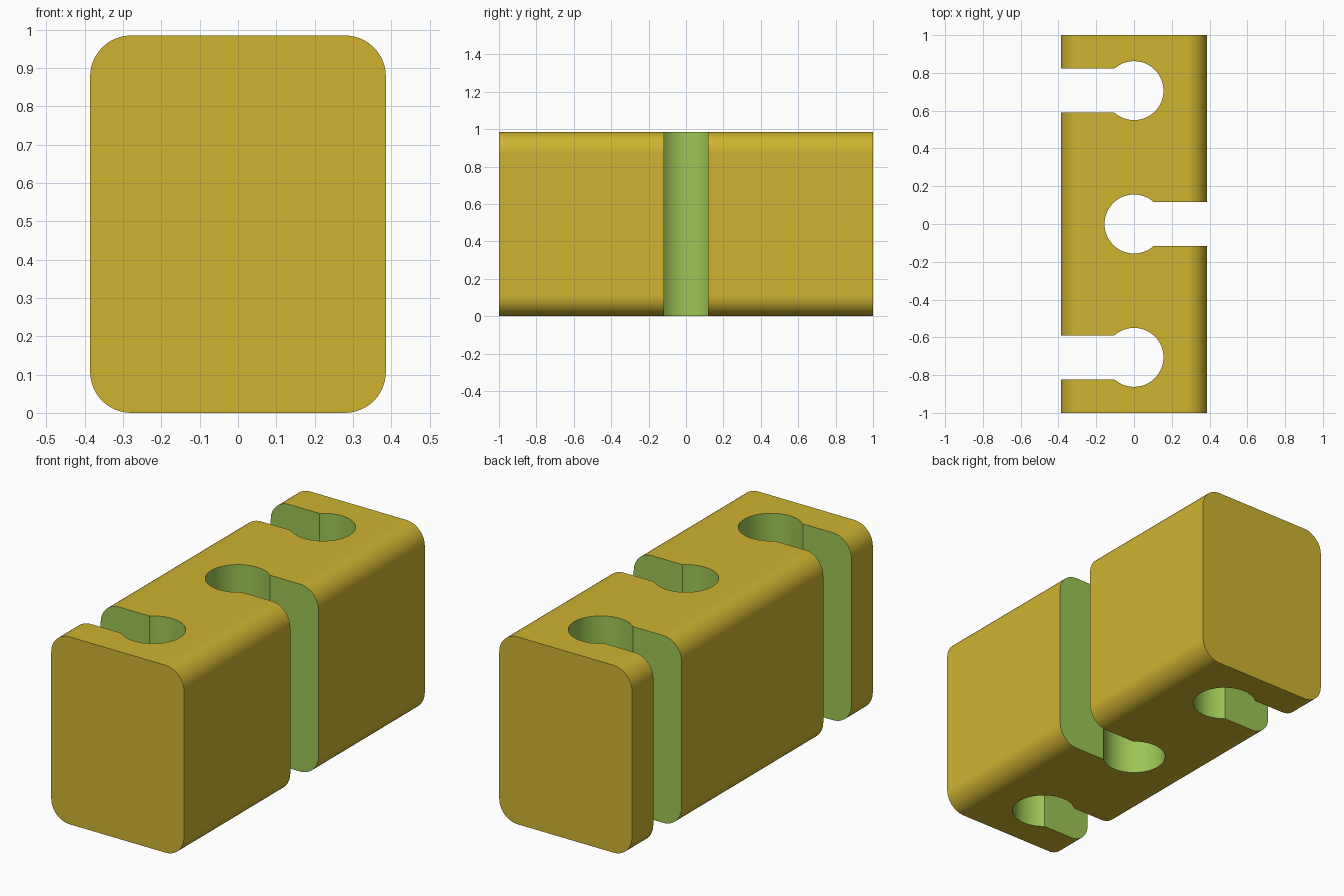
import bpy, bmesh, math

if "Cube" in bpy.data.objects:
    bpy.data.objects.remove(bpy.data.objects["Cube"])

HALF_W, HEIGHT, HALF_L = 0.386, 0.985, 1.0
CORNER = 0.107                     # radius of the long rounded edges
HOLE_R, SLOT = 0.156, 0.117        # hole radius and half slot width


def material(name, rgb):
    m = bpy.data.materials.new(name)
    m.diffuse_color = (*rgb, 1)
    m.use_nodes = True
    m.node_tree.nodes["Principled BSDF"].inputs["Base Color"].default_value = m.diffuse_color
    return m


def prism(bm, points, offset):
    """Extrude a closed outline of 3D points along an offset."""
    face = bm.faces.new([bm.verts.new(p) for p in points])
    ext = bmesh.ops.extrude_face_region(bm, geom=[face])
    moved = [v for v in ext["geom"] if isinstance(v, bmesh.types.BMVert)]
    bmesh.ops.translate(bm, verts=moved, vec=offset)


def finish(bm, name, mat):
    bmesh.ops.recalc_face_normals(bm, faces=bm.faces)
    mesh = bpy.data.meshes.new(name)
    bm.to_mesh(mesh)
    bm.free()
    mesh.materials.append(mat)
    obj = bpy.data.objects.new(name, mesh)
    bpy.context.collection.objects.link(obj)
    return obj


yellow = material("mustard yellow", (0.62, 0.45, 0.03))
green = material("leaf green", (0.33, 0.56, 0.09))

# Block: rounded rectangle profile extruded along y
profile = []
steps = 12
for cx, cz, start in ((1, 1, 0), (-1, 1, 90), (-1, -1, 180), (1, -1, 270)):
    for i in range(steps + 1):
        a = math.radians(start + 90 * i / steps)
        profile.append((cx * (HALF_W - CORNER) + CORNER * math.cos(a), -HALF_L,
                        HEIGHT / 2 + cz * (HEIGHT / 2 - CORNER) + CORNER * math.sin(a)))
bm = bmesh.new()
prism(bm, profile, (0, 2 * HALF_L, 0))
block = finish(bm, "slotted_block", yellow)

# Keyhole cutters: round hole with a slot out to alternating sides
bm = bmesh.new()
open_angle = math.asin(SLOT / HOLE_R)
segments = 48
for y, side in ((-0.706, -1), (0, 1), (0.706, -1)):
    outline = [(side * 0.6, y - SLOT, -0.2)]
    outline.append((side * 0.6, y + SLOT, -0.2))
    for i in range(segments + 1):
        a = open_angle + (2 * math.pi - 2 * open_angle) * i / segments
        outline.append((side * HOLE_R * math.cos(a), y + HOLE_R * math.sin(a), -0.2))
    prism(bm, outline, (0, 0, HEIGHT + 0.4))
cutter = finish(bm, "keyhole_cutter", green)

# Cut the keyholes, keeping the green on the cut walls
block.data.materials.append(green)
cut = block.modifiers.new("keyholes", 'BOOLEAN')
cut.object = cutter
cut.operation = 'DIFFERENCE'
cut.solver = 'EXACT'
cut.material_mode = 'TRANSFER'
bpy.context.view_layer.objects.active = block
block.select_set(True)
bpy.ops.object.modifier_apply(modifier=cut.name)
bpy.data.objects.remove(cutter)

# Smooth the rounded surfaces, keep the flats clean
bpy.ops.object.shade_smooth_by_angle(angle=math.radians(25))
weighted = block.modifiers.new("weighted_normals", 'WEIGHTED_NORMAL')
weighted.keep_sharp = True
